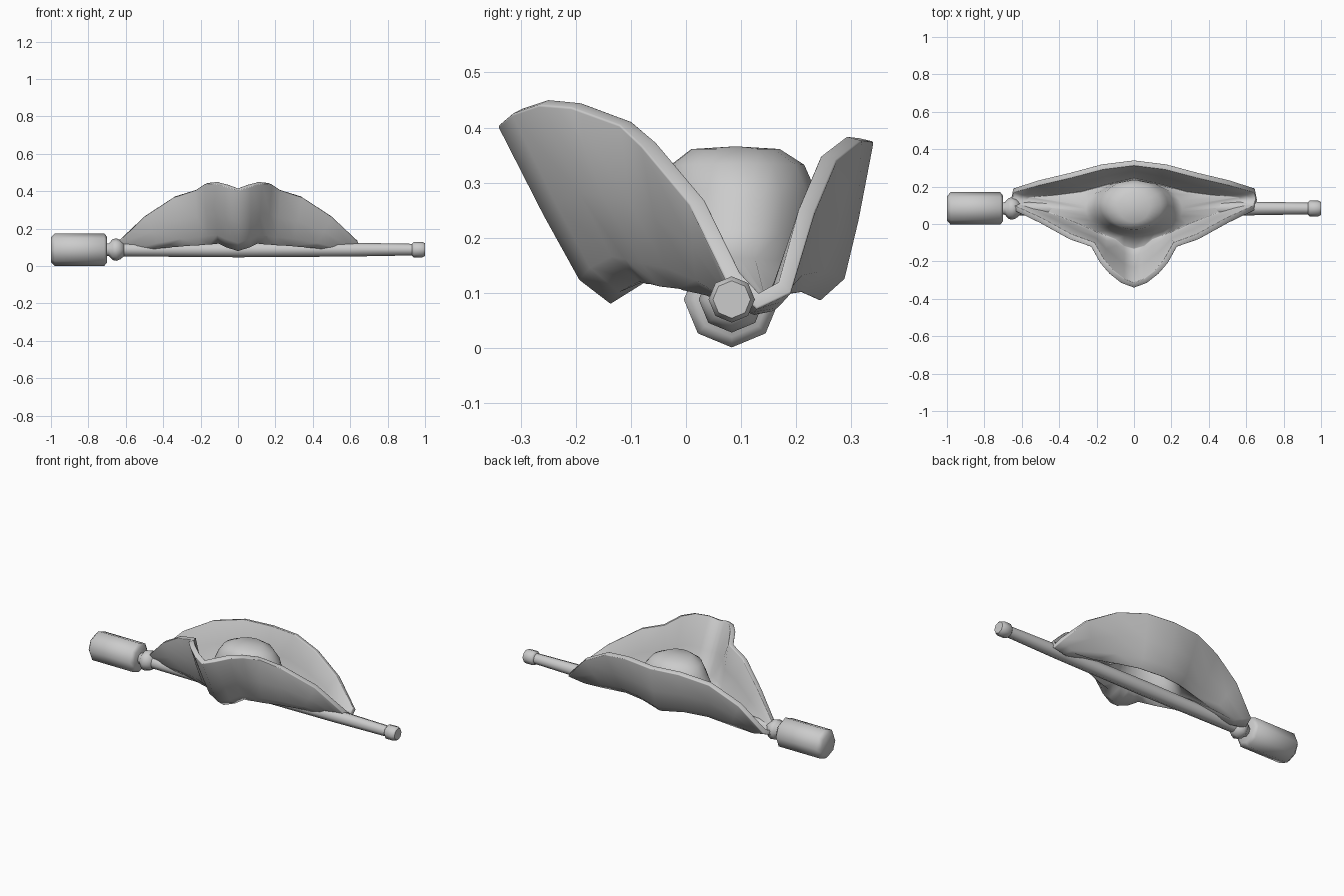
import bpy, bmesh, math
from mathutils import Vector

if "Cube" in bpy.data.objects:
    bpy.data.objects.remove(bpy.data.objects["Cube"])


def make_object(name, bm, angle):
    bmesh.ops.recalc_face_normals(bm, faces=bm.faces)
    mesh = bpy.data.meshes.new(name)
    bm.to_mesh(mesh)
    bm.free()
    ob = bpy.data.objects.new(name, mesh)
    bpy.context.collection.objects.link(ob)
    bpy.ops.object.select_all(action='DESELECT')
    ob.select_set(True)
    bpy.context.view_layer.objects.active = ob
    bpy.ops.object.shade_smooth_by_angle(angle=math.radians(angle))
    return ob


def lathe_x(name, profile, y, z, sides=8):
    """Revolve (x, radius) points around a lengthwise axis."""
    bm = bmesh.new()
    rings = []
    for x, r in profile:
        rings.append([bm.verts.new((x, y + r * math.sin(2 * math.pi * k / sides),
                                    z - r * math.cos(2 * math.pi * k / sides)))
                      for k in range(sides)])
    for a, b in zip(rings, rings[1:]):
        for k in range(sides):
            n = (k + 1) % sides
            bm.faces.new((a[k], a[n], b[n], b[k]))
    bm.faces.new(rings[0])
    bm.faces.new(rings[-1])
    return make_object(name, bm, 60)


AY, AZ = 0.083, 0.088
# Bar with end cap, collar and grip
lathe_x("bar", [(-0.64, 0.036), (0.0, 0.041), (0.6, 0.037), (0.94, 0.031)], AY, AZ)
lathe_x("end_cap", [(0.93, 0.032), (0.94, 0.042), (0.985, 0.042), (1.0, 0.034)], AY, AZ)
lathe_x("collar", [(-0.72, 0.03), (-0.69, 0.034), (-0.67, 0.056), (-0.65, 0.06),
                   (-0.63, 0.052), (-0.61, 0.036)], AY, AZ)
lathe_x("grip", [(-1.0, 0.066), (-0.98, 0.087), (-0.715, 0.087), (-0.7, 0.068)], AY, AZ)

# Three-cornered hat: half outlines from front centre to back centre
rim = [(0, -.328, .41), (.06, -.305, .43), (.12, -.258, .446), (.17, -.20, .441),
       (.22, -.11, .408), (.34, -.068, .37), (.50, .02, .265), (.64, .085, .13),
       (.655, .13, .085), (.645, .18, .11), (.51, .22, .25), (.34, .26, .345),
       (.17, .305, .38), (0, .326, .378)]
fold = [(0, -.135, .095), (.06, -.12, .115), (.10, -.085, .135), (.15, -.065, .13),
        (.20, -.045, .125), (.29, -.005, .12), (.41, .04, .11), (.55, .09, .09),
        (.57, .125, .075), (.55, .15, .08), (.42, .158, .09), (.28, .175, .11),
        (.14, .21, .115), (0, .243, .10)]
angles = [0, 12, 25, 38, 50, 65, 75, 84, 90, 96, 107, 122, 150, 180]
# Crown rings flaring to the brim: (centre y, x radius, y radius, z)
crown = [(.08, .25, .135, .15), (.093, .20, .13, .205), (.10, .168, .122, .28),
         (.093, .135, .11, .323), (.09, .08, .075, .347)]


def full(half):
    """Mirror a half outline into a closed ring."""
    return half + [(-x, y, z) for x, y, z in half[-2:0:-1]]


def wall(t, bow):
    """Ring part way up the flaps, bowed outward most near the centre."""
    ring = []
    for r, f in zip(rim, fold):
        p = Vector(f).lerp(Vector(r), t)
        side = max(-1, min(1, (r[1] - 0.13) / 0.12)) * (1 - abs(r[0]) / 0.8)
        ring.append((p.x, p.y + side * bow, p.z - bow * 0.3 * abs(side)))
    return ring


rings = [full(rim), full(wall(.5, .014)), full(wall(.14, .02)), full(fold)]
for cy, rx, ry, z in crown:
    rings.append(full([(rx * math.sin(math.radians(a)),
                        cy - ry * math.cos(math.radians(a)), z) for a in angles]))

bm = bmesh.new()
vr = [[bm.verts.new(p) for p in ring] for ring in rings]
n = len(vr[0])
for a, b in zip(vr, vr[1:]):
    for k in range(n):
        j = (k + 1) % n
        bm.faces.new((a[k], a[j], b[j], b[k]))
top = bm.verts.new((0, .09, .351))
for k in range(n):
    bm.faces.new((vr[-1][k], vr[-1][(k + 1) % n], top))
hat = make_object("tricorne_hat", bm, 80)

# Felt thickness with a rounded edge
s = hat.modifiers.new("thickness", 'SOLIDIFY')
s.thickness = 0.03
s.offset = 0
b = hat.modifiers.new("rounded_rim", 'BEVEL')
b.width = 0.01
b.segments = 2
b.limit_method = 'ANGLE'
b.angle_limit = math.radians(75)
